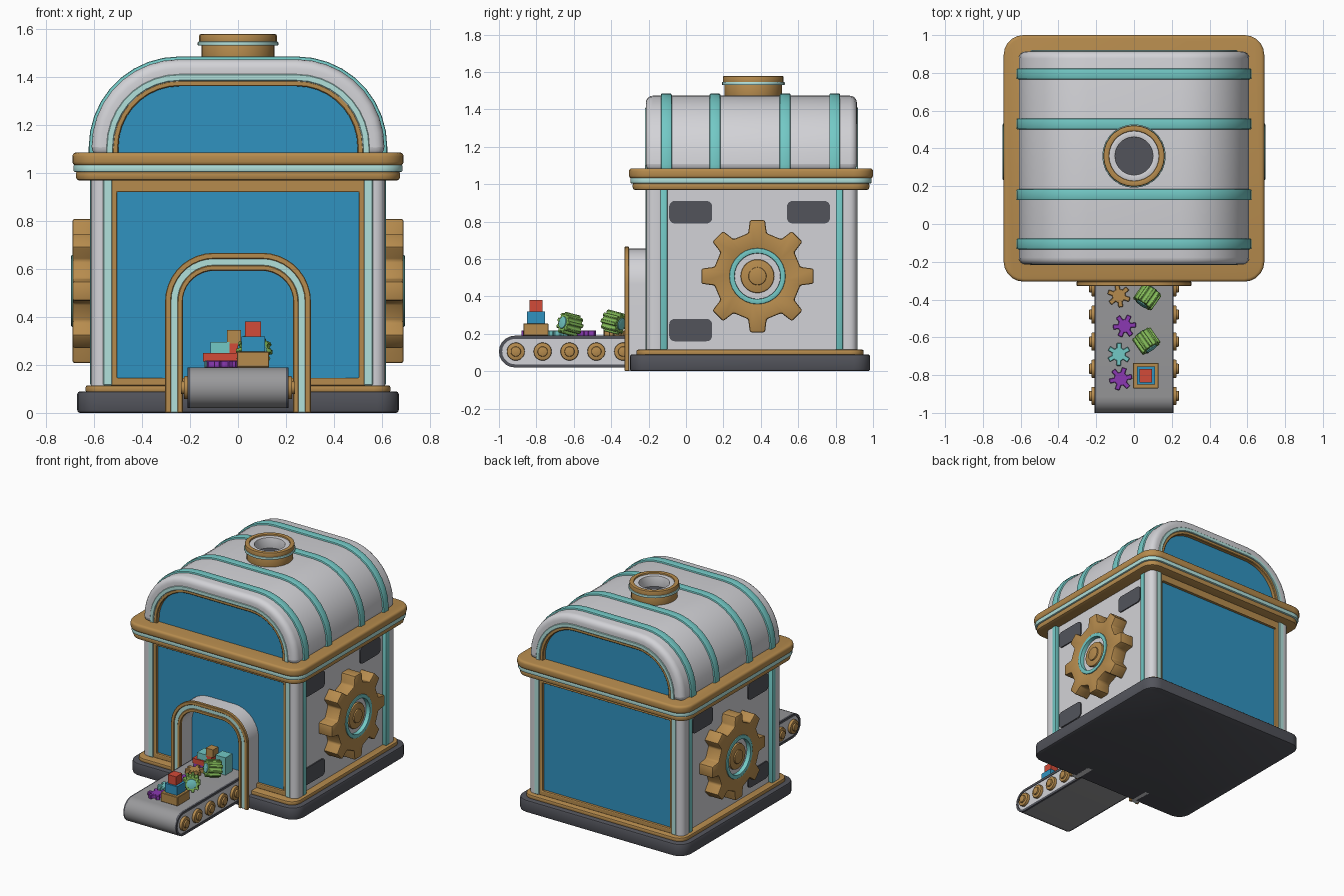
import bpy, bmesh, math
from math import sin, cos, pi, radians

if "Cube" in bpy.data.objects:
    bpy.data.objects.remove(bpy.data.objects["Cube"])

def mat(name, r, g, b):
    m = bpy.data.materials.new(name)
    m.diffuse_color = (r, g, b, 1)
    m.use_nodes = True
    m.node_tree.nodes["Principled BSDF"].inputs["Base Color"].default_value = m.diffuse_color
    return m

WHITE = mat("off_white", 0.65, 0.65, 0.68)
GOLD = mat("brass", 0.47, 0.26, 0.075)
DARK = mat("dark_grey", 0.085, 0.088, 0.105)
BLUE = mat("blue", 0.03, 0.29, 0.53)
TEAL = mat("teal", 0.17, 0.58, 0.56)
PALE = mat("pale_teal", 0.44, 0.75, 0.71)
BELT = mat("belt_grey", 0.32, 0.32, 0.33)
RED = mat("red", 0.65, 0.07, 0.04)
GREEN = mat("green", 0.23, 0.50, 0.10)
PURPLE = mat("purple", 0.26, 0.04, 0.45)

# ---------- mesh helpers ----------
def place(axis, u, v, t):
    return {'x': (t, u, v), 'y': (u, t, v), 'z': (u, v, t)}[axis]

def finish(name, bm, m, bevel, segs):
    bmesh.ops.recalc_face_normals(bm, faces=bm.faces)
    if bevel:
        edges = [e for e in bm.edges if e.is_manifold and e.calc_face_angle(0) > 0.6]
        bmesh.ops.bevel(bm, geom=edges, offset=bevel, segments=segs,
                        affect='EDGES', profile=0.5, clamp_overlap=True)
    me = bpy.data.meshes.new(name)
    bm.to_mesh(me)
    bm.free()
    me.materials.append(m)
    ob = bpy.data.objects.new(name, me)
    bpy.context.collection.objects.link(ob)
    return ob

def prism(name, pts, axis, t0, t1, m, bevel=0, segs=2):
    """Closed outline extruded along an axis."""
    bm = bmesh.new()
    a, b = [[bm.verts.new(place(axis, u, v, t)) for u, v in pts] for t in (t0, t1)]
    bm.faces.new(a)
    bm.faces.new(b)
    for i in range(len(pts)):
        j = (i + 1) % len(pts)
        bm.faces.new((a[i], a[j], b[j], b[i]))
    return finish(name, bm, m, bevel, segs)

def frame(name, outer, inner, axis, t0, t1, m, bevel=0, segs=2, closed=True):
    """Band between two outlines, extruded; open bands get end caps."""
    bm = bmesh.new()
    rows = [[bm.verts.new(place(axis, *p, t)) for p, t in
             ((o, t0), (n, t0), (n, t1), (o, t1))] for o, n in zip(outer, inner)]
    n = len(rows)
    for i in range(n if closed else n - 1):
        a, b = rows[i], rows[(i + 1) % n]
        for k in range(4):
            l = (k + 1) % 4
            bm.faces.new((a[k], a[l], b[l], b[k]))
    if not closed:
        bm.faces.new(rows[0])
        bm.faces.new(rows[-1])
    return finish(name, bm, m, bevel, segs)

def rect(u0, v0, u1, v1, r=0, n=5):
    if not r:
        return [(u0, v0), (u1, v0), (u1, v1), (u0, v1)]
    pts = []
    for k, (cu, cv) in enumerate(((u1 - r, v1 - r), (u0 + r, v1 - r), (u0 + r, v0 + r), (u1 - r, v0 + r))):
        pts += [(cu + r * cos((k + i / n) * pi / 2), cv + r * sin((k + i / n) * pi / 2)) for i in range(n + 1)]
    return pts

def arch(w, z0, top, r, n=9):
    right = [(w - r + r * cos(i / n * pi / 2), top - r + r * sin(i / n * pi / 2)) for i in range(n + 1)]
    return [(w, z0)] + right + [(-u, v) for u, v in reversed(right)] + [(-w, z0)]

def circle(cu, cv, r, n=28):
    return [(cu + r * cos(2 * pi * i / n), cv + r * sin(2 * pi * i / n)) for i in range(n)]

def cog(cu, cv, root, tip, teeth, wide=0.3, narrow=0.18, turn=0.0):
    pts = []
    for i in range(teeth):
        a, s = 2 * pi * i / teeth + turn, 2 * pi / teeth
        for r, d in ((root, -wide), (tip, -narrow), (tip, narrow), (root, wide)):
            pts.append((cu + r * cos(a + d * s), cv + r * sin(a + d * s)))
    return pts

def box(name, x0, x1, y0, y1, z0, z1, m, bevel=0, segs=2):
    return prism(name, rect(x0, y0, x1, y1), 'z', z0, z1, m, bevel, segs)

def disc(name, cu, cv, r, axis, t0, t1, m, bevel=0):
    return prism(name, circle(cu, cv, r), axis, t0, t1, m, bevel)

# ---------- base and walls ----------
F, B = -0.212, 0.914          # front and back planes of the house
MID = (F + B) / 2
prism("base", rect(-.67, -.30, .67, .985, .09), 'z', 0, .09, DARK, .012)
prism("base_trim", rect(-.635, -.265, .635, .95, .07), 'z', .085, .115, GOLD, .008)
box("wall_core", -.585, .585, F + .035, B - .035, .1, 1.0, WHITE)

# front and back: panel, brass frame, corner posts with stripes
for end, y, d in (("front", F, 1), ("back", B, -1)):
    box(end + "_panel", -.51, .51, y + d * .028, y + d * .04, .12, .95, BLUE)
    frame(end + "_panel_frame", rect(-.53, .112, .53, .975), rect(-.505, .145, .505, .92),
          'y', y + d * .005, y + d * .04, GOLD, .004, 1)
    for s in (1, -1):
        u = sorted((s * .515, s * .612))
        v = sorted((y, y + d * .105))
        prism(end + "_post", rect(u[0], v[0], u[1], v[1], .04), 'z', .1, 1.0, WHITE)
        box(end + "_post_stripe", s * .525, s * .562, y - d * .004, y + d * .02, .115, .975, PALE, .003, 1)
        box(end + "_post_side_stripe", s * .58, s * .616, y + d * .075, y + d * .113, .115, .975, TEAL, .006)

# ---------- cornice band ----------
prism("band_lower", rect(-.675, -.285, .675, .98, .09), 'z', .968, 1.012, GOLD, .014)
prism("band_stripe", rect(-.685, -.297, .685, .992, .10), 'z', 1.004, 1.036, PALE, .006)
prism("band_upper", rect(-.69, -.305, .69, 1.0, .105), 'z', 1.03, 1.085, GOLD, .016, 3)

# ---------- barrel roof ----------
frame("roof", arch(.61, 1.07, 1.473, .365), arch(.50, 1.07, 1.363, .255), 'y',
      F - .003, B, WHITE, .045, 4, closed=False)
for end, y, d in (("front", F, 1), ("back", B, -1)):
    prism(end + "_roof_panel", arch(.505, 1.07, 1.368, .26), 'y', y + d * .03, y + d * .06, BLUE)
    frame(end + "_roof_frame", arch(.522, 1.07, 1.385, .277), arch(.498, 1.07, 1.361, .253), 'y',
          y + d * .002, y + d * .06, GOLD, .004, 1, closed=False)
    frame(end + "_roof_stripe", arch(.548, 1.07, 1.411, .303), arch(.520, 1.07, 1.383, .275), 'y',
          y - d * .006, y + d * .04, PALE, .003, 1, closed=False)
for y in (-.105, .155, .53, .795):
    frame("roof_rib", arch(.622, 1.07, 1.485, .377), arch(.59, 1.07, 1.453, .345), 'y',
          y - .029, y + .029, TEAL, .008, 2, closed=False)

# ---------- chimney ----------
CY = .36
def ring(name, r0, r1, z0, z1, m, bevel=.004):
    return frame(name, circle(0, CY, r0), circle(0, CY, r1), 'z', z0, z1, m, bevel)
ring("chimney_wall", .153, .11, 1.45, 1.54, GOLD)
ring("chimney_rim", .162, .132, 1.53, 1.578, GOLD, .006)
ring("chimney_stripe", .168, .14, 1.53, 1.547, PALE)
ring("chimney_lining", .134, .10, 1.46, 1.568, WHITE)
disc("chimney_hole", 0, CY, .105, 'z', 1.45, 1.492, DARK)

# ---------- side details, mirrored ----------
GY, GZ = .382, .508
for s in (1, -1):
    teeth = cog(GY, GZ, .235, .303, 8, .27, .17)
    hole = [(GY + (u - GY) * .145 / math.hypot(u - GY, v - GZ),
             GZ + (v - GZ) * .145 / math.hypot(u - GY, v - GZ)) for u, v in teeth]
    frame("side_gear", teeth, hole, 'x', s * .575, s * .69, GOLD, .010)
    frame("gear_ring", circle(GY, GZ, .15), circle(GY, GZ, .122), 'x', s * .58, s * .695, TEAL, .005)
    disc("gear_plate", GY, GZ, .125, 'x', s * .58, s * .665, WHITE)
    disc("gear_hub", GY, GZ, .09, 'x', s * .58, s * .68, GOLD, .008)
    disc("gear_pin", GY, GZ, .048, 'x', s * .58, s * .69, GOLD, .006)
    for y, z in ((-.09, .79), (.54, .79), (-.09, .16)):
        prism("side_vent", rect(y, z, y + .23, z + .12, .03), 'x', s * .58, s * .593, DARK)

# ---------- entrance arch ----------
frame("entrance_shell", arch(.292, 0, .655, .19), arch(.236, 0, .592, .14), 'y', -.315, -.16, WHITE,
      closed=False)
for name, a, b, y, m in (("outer", .304, .279, -.328, GOLD), ("stripe", .282, .250, -.322, PALE),
                         ("inner", .252, .230, -.328, GOLD)):
    frame("entrance_trim_" + name, arch(a, 0, a + .363, a - .10), arch(b, 0, b + .363, b - .10), 'y',
          y, -.305, m, .003, 1, closed=False)

# ---------- conveyor ----------
def belt_outline(r, n=10):
    c, y0, y1 = .105, -.915, -.19
    nose = [(y0 - r * sin(pi * i / n), c + r * cos(pi * i / n)) for i in range(n + 1)]
    return [(y1, c + r)] + nose + [(y1, c - r)]
prism("conveyor_belt", belt_outline(.085), 'x', -.2, .2, BELT)
for s in (1, -1):
    prism("conveyor_side", belt_outline(.07), 'x', s * .19, s * .206, WHITE)
    frame("conveyor_edge", belt_outline(.085), belt_outline(.068), 'x', s * .195, s * .21, DARK, closed=False)
    for i in range(5):
        y = -.91 + i * .1435
        disc("conveyor_roller", y, .105, .048, 'x', s * .19, s * .226, GOLD, .006)
        disc("roller_cap", y, .105, .027, 'x', s * .19, s * .238, GOLD, .005)

# ---------- toys on the belt ----------
TOP = .19
box("toy_crate", -.005, .13, -.87, -.735, TOP, .255, GOLD, .003, 1)
box("toy_block_blue", .015, .112, -.85, -.755, .255, .318, BLUE)
box("toy_block_red", .03, .095, -.838, -.768, .318, .38, RED)
for x, y, m, a in ((-.07, -.82, PURPLE, .2), (-.08, -.69, TEAL, .5), (-.05, -.54, PURPLE, .1), (-.08, -.38, GOLD, .7)):
    prism("toy_cog", cog(x, y, .036, .062, 6, .33, .2, a), 'z', TOP - .002, TOP + .028, m, .003, 1)
for x, y, z, turn in ((.065, -.62, .25, 35), (.07, -.385, .262, -35)):
    parts = [prism("toy_spool", cog(0, 0, .046, .06, 9, .33, .22), 'z', -.048, .048, GREEN, .003, 1),
             disc("toy_spool_cap", 0, 0, .033, 'z', -.054, .054, TEAL, .003)]
    for ob in parts:
        ob.location = (x, y, z)
        ob.rotation_euler = (radians(78), 0, radians(turn))
# stack just inside the entrance
box("toy_base_purple", -.135, -.01, -.31, -.21, TOP, .215, PURPLE)
box("toy_slab_red", -.145, .0, -.31, -.21, .215, .25, RED)
box("toy_block_teal", -.115, -.035, -.30, -.22, .25, .295, TEAL)
box("toy_cube_red", -.045, .0, -.30, -.24, .25, .29, RED)
box("toy_cube_brass", -.045, .012, -.30, -.24, .29, .345, GOLD)
box("toy_cube_teal", .03, .11, -.30, -.22, TOP, .315, TEAL)

# smooth curved surfaces, keep hard edges
bpy.ops.object.select_all(action='SELECT')
bpy.context.view_layer.objects.active = bpy.data.objects["base"]
bpy.ops.object.shade_smooth_by_angle(angle=radians(35))
